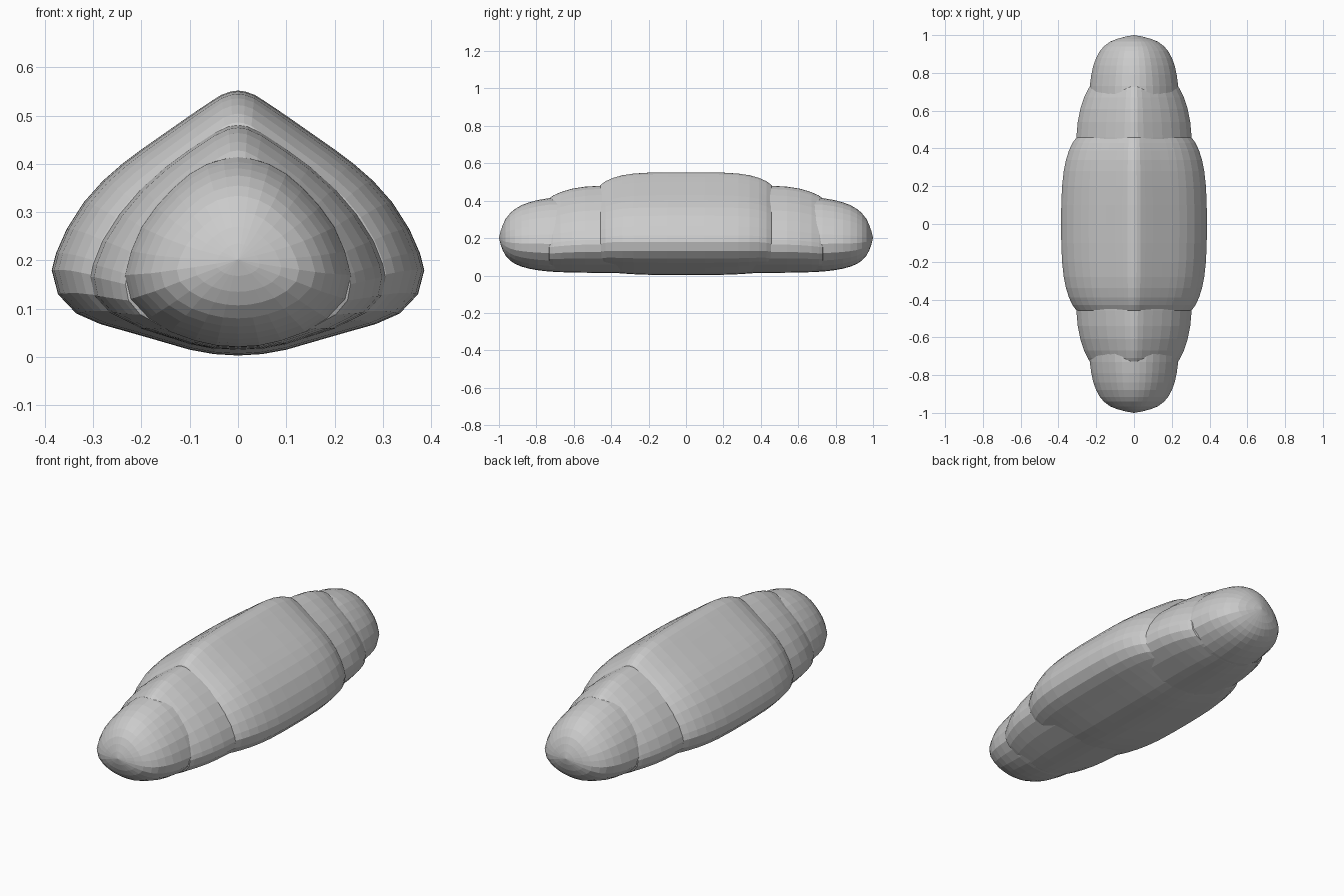
import bpy
import bmesh

grey = bpy.data.materials.new("plain grey")
grey.diffuse_color = (0.6, 0.6, 0.6, 1)


def shell(name, profile, stations):
    """Loft a mirrored half profile (x, z) through stations (y, half width, top, bottom),
    mirrored front to back. A station of zero width closes the shell in a point."""
    width = max(x for x, z in profile)
    z_top, z_bot = profile[0][1], profile[-1][1]
    unit = [(x / width, (z - z_bot) / (z_top - z_bot)) for x, z in profile]
    loop = unit + [(-x, t) for x, t in unit[-2:0:-1]]
    n = len(loop)
    full = [(-y, w, a, b) for y, w, a, b in reversed(stations)]
    full += [s for s in stations if s[0] > 0]
    bm = bmesh.new()
    rings = []
    for y, w, top, bot in full:
        if w == 0:
            rings.append([bm.verts.new((0, y, top))] * n)
        else:
            rings.append([bm.verts.new((x * w, y, bot + t * (top - bot))) for x, t in loop])
    for r0, r1 in zip(rings, rings[1:]):
        for i in range(n):
            j = (i + 1) % n
            corners = list(dict.fromkeys((r0[i], r0[j], r1[j], r1[i])))
            bm.faces.new(corners)
    for ring in (rings[0], rings[-1]):
        if ring[0] is not ring[1]:
            bm.faces.new(ring)
    bmesh.ops.recalc_face_normals(bm, faces=bm.faces)
    mesh = bpy.data.meshes.new(name)
    bm.to_mesh(mesh)
    bm.free()
    mesh.materials.append(grey)
    obj = bpy.data.objects.new(name, mesh)
    bpy.context.collection.objects.link(obj)


# Wide central shell with a ridged top
shell("outer_shell",
      [(0, .552), (.015, .55), (.035, .543), (.06, .527), (.1, .5), (.15, .465), (.2, .43),
       (.24, .4), (.28, .365), (.32, .32), (.355, .265), (.377, .215), (.386, .18),
       (.373, .13), (.335, .09), (.285, .068), (.2, .044), (.1, .015), (.05, .006), (0, .003)],
      [(0, .386, .552, .003), (.1, .385, .552, .003), (.2, .381, .55, .004),
       (.28, .372, .545, .007), (.34, .36, .536, .011), (.39, .344, .522, .015),
       (.43, .325, .504, .018), (.455, .307, .486, .021), (.465, .29, .465, .03)])

# Middle shell, showing as a step at each end
shell("middle_shell",
      [(0, .48), (.02, .477), (.05, .463), (.1, .43), (.15, .393), (.2, .348), (.245, .295),
       (.28, .24), (.3, .19), (.305, .165), (.297, .125), (.265, .09), (.2, .057),
       (.1, .025), (.05, .015), (0, .012)],
      [(0, .312, .487, .012), (.3, .31, .486, .012), (.46, .305, .48, .014),
       (.54, .298, .475, .015), (.61, .284, .464, .016), (.67, .264, .446, .018),
       (.71, .245, .428, .02), (.73, .233, .413, .023), (.735, .22, .4, .03)])

# Long inner body with rounded tips
shell("inner_body",
      [(0, .415), (.03, .411), (.065, .4), (.1, .38), (.135, .35), (.17, .312), (.2, .27),
       (.222, .22), (.235, .17), (.223, .12), (.185, .08), (.14, .052), (.09, .034),
       (.045, .024), (0, .021)],
      [(0, .245, .425, .018), (.5, .243, .423, .018), (.73, .234, .414, .021),
       (.79, .226, .404, .028), (.84, .215, .391, .037), (.88, .2, .376, .048),
       (.915, .181, .355, .063), (.94, .16, .334, .08), (.965, .127, .302, .107),
       (.98, .09, .27, .135), (.992, .045, .235, .168), (1, 0, .202, .202)])
